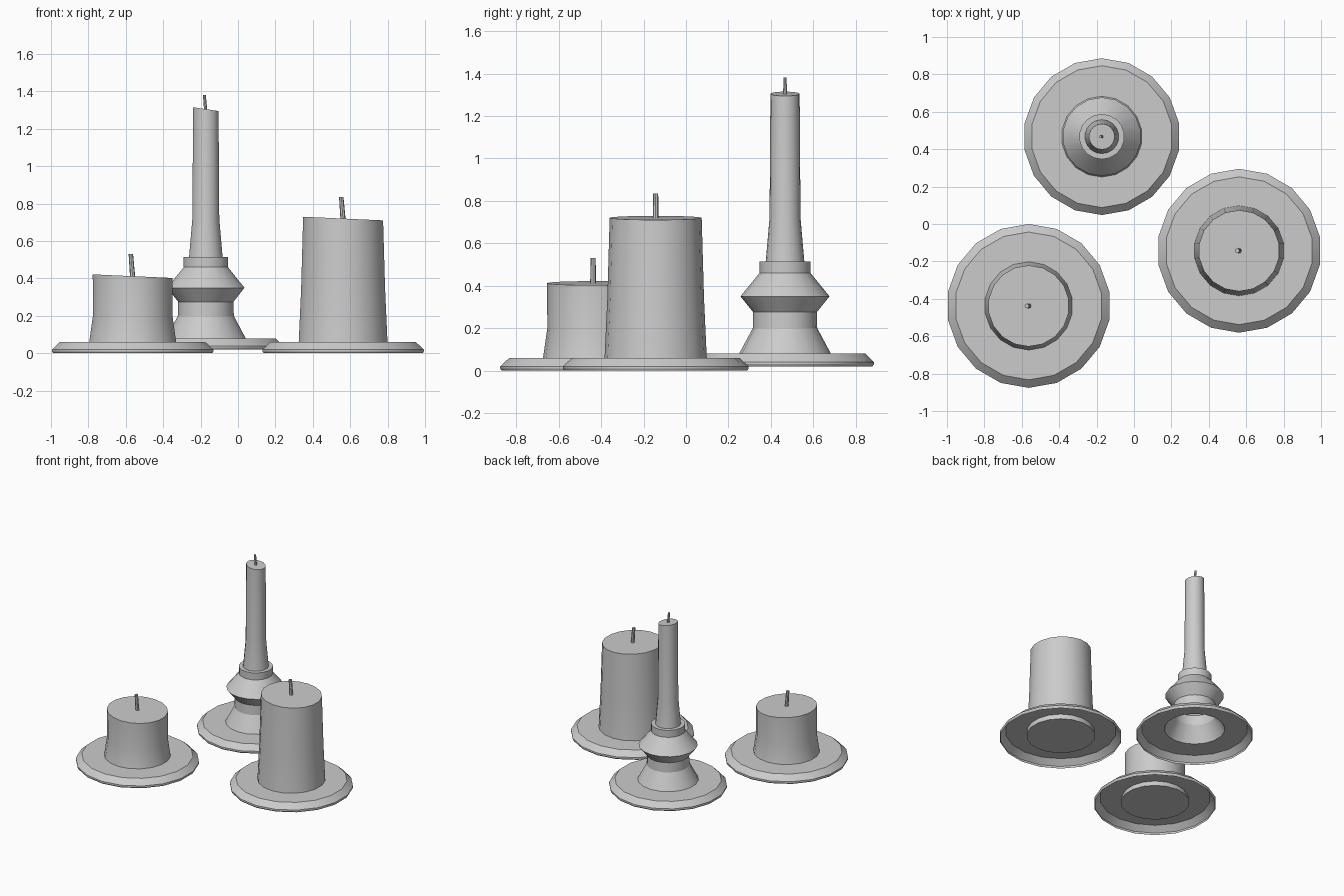
import bpy, bmesh, math

if "Cube" in bpy.data.objects:
    bpy.data.objects.remove(bpy.data.objects["Cube"])

SIDES = 18


def lathe(name, centre, profile, cap_bottom=False, cap_top=False, slope=0.0, angle=35):
    """Revolve (radius, z) points about a vertical axis; slope tilts the top ring along x."""
    bm = bmesh.new()
    rings = []
    for i, (r, z) in enumerate(profile):
        tilt = slope if i == len(profile) - 1 else 0.0
        ring = []
        for k in range(SIDES):
            a = 2 * math.pi * k / SIDES + math.pi / 2
            x, y = r * math.cos(a), r * math.sin(a)
            ring.append(bm.verts.new((x, y, z + tilt * x)))
        rings.append(ring)
    for low, high in zip(rings, rings[1:]):
        for k in range(SIDES):
            n = (k + 1) % SIDES
            bm.faces.new((low[k], low[n], high[n], high[k]))
    if cap_bottom:
        bm.faces.new(rings[0][::-1])
    if cap_top:
        bm.faces.new(rings[-1])
    mesh = bpy.data.meshes.new(name)
    bm.to_mesh(mesh)
    bm.free()
    obj = bpy.data.objects.new(name, mesh)
    obj.location = (centre[0], centre[1], 0)
    bpy.context.collection.objects.link(obj)
    bpy.ops.object.select_all(action='DESELECT')
    obj.select_set(True)
    bpy.context.view_layer.objects.active = obj
    bpy.ops.object.shade_smooth_by_angle(angle=math.radians(angle))
    return obj


def wick(name, centre, z0, z1, radius, lean):
    """Thin stick leaning slightly to -x."""
    bm = bmesh.new()
    bmesh.ops.create_cone(bm, cap_ends=True, segments=8, radius1=radius,
                          radius2=radius * 0.85, depth=z1 - z0)
    for v in bm.verts:
        if v.co.z > 0:
            v.co.x -= lean
    mesh = bpy.data.meshes.new(name)
    bm.to_mesh(mesh)
    bm.free()
    obj = bpy.data.objects.new(name, mesh)
    obj.location = (centre[0], centre[1], (z0 + z1) / 2)
    bpy.context.collection.objects.link(obj)


# Thin dish, hollow underneath
dish = [(0.432, 0.0), (0.438, 0.01), (0.438, 0.02), (0.395, 0.06), (0.2, 0.06)]

# Short and medium pillar candles: (name, centre, body profile, wick top)
pillars = [
    ("short", (-0.563, -0.438),
     [(0.245, 0.02), (0.236, 0.06), (0.216, 0.2), (0.217, 0.412)], 0.53),
    ("medium", (0.562, -0.143),
     [(0.245, 0.02), (0.241, 0.06), (0.228, 0.34), (0.217, 0.72)], 0.835),
]
for name, c, body, wick_top in pillars:
    lathe(name + "_dish", c, dish, angle=25)
    lathe(name + "_candle", c, body, True, True, slope=-0.045)
    wick(name + "_wick", c, body[-1][1] - 0.01, wick_top, 0.014, 0.01)

# Tall candlestick: dish, bell foot, collar and cup in one open shell
c = (-0.172, 0.467)
lathe("candlestick_holder", c, [
    (0.413, 0.02), (0.419, 0.03), (0.419, 0.04), (0.379, 0.08), (0.216, 0.08),
    (0.152, 0.2), (0.15, 0.275), (0.21, 0.35), (0.12, 0.46),
    (0.121, 0.515), (0.085, 0.515)], angle=25)
lathe("taper_candle", c, [(0.094, 0.49), (0.091, 0.515), (0.073, 0.72), (0.069, 1.305)],
      True, True, slope=-0.15)
wick("taper_wick", c, 1.29, 1.382, 0.009, 0.008)
